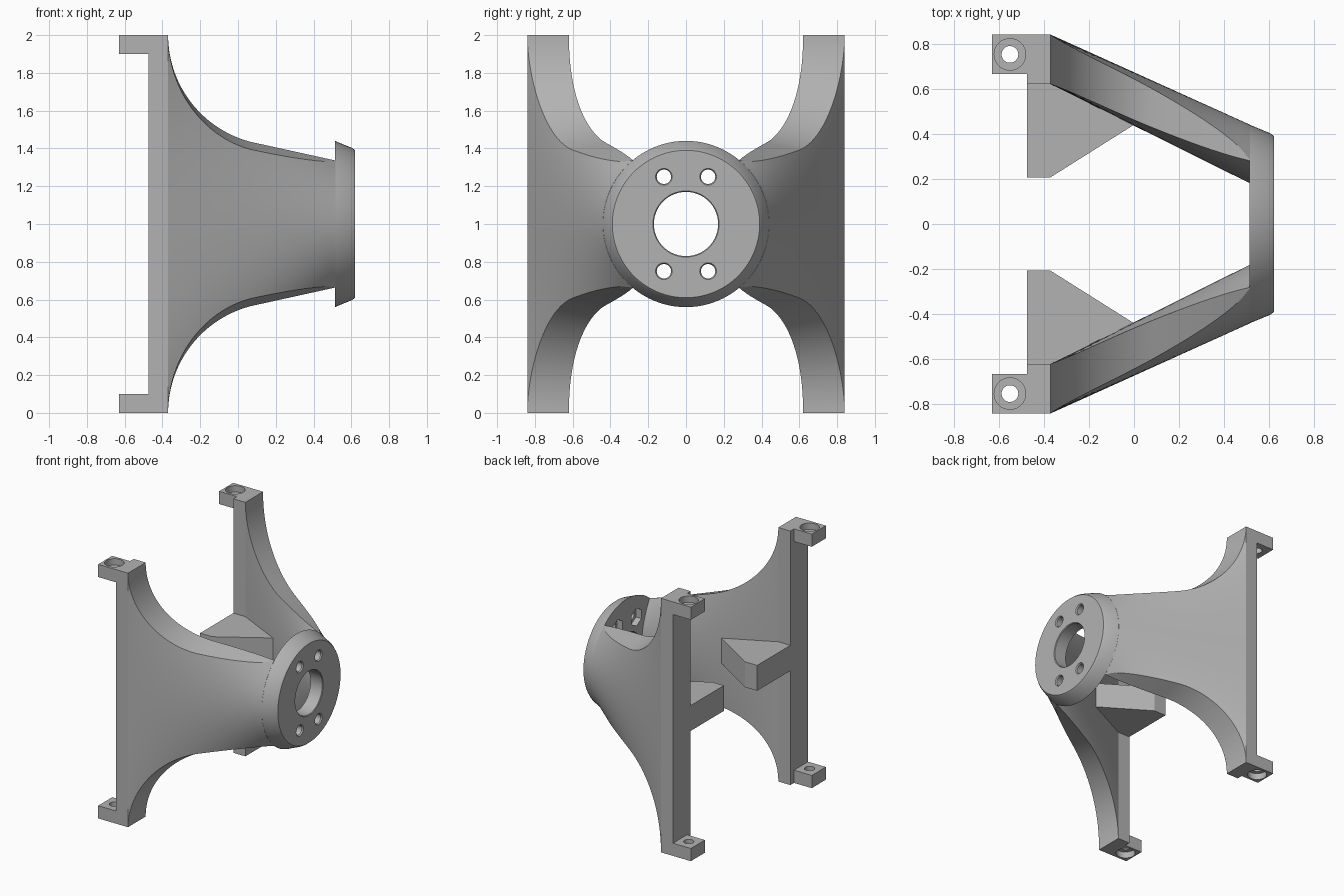
import bpy, bmesh, math
from mathutils import Matrix, Vector

if "Cube" in bpy.data.objects:
    bpy.data.objects.remove(bpy.data.objects["Cube"], do_unlink=True)

grey = bpy.data.materials.new("plain_grey")
grey.use_nodes = True
COLOUR = (0.45, 0.45, 0.45, 1)
grey.diffuse_color = COLOUR
grey.node_tree.nodes["Principled BSDF"].inputs["Base Color"].default_value = COLOUR

MID = 1.0                      # height of the hub axis
X0, X1 = -0.37, 0.515          # arm start and end
RIM = 0.44                     # hub radius where the arms meet it


def make(name, bm):
    bmesh.ops.recalc_face_normals(bm, faces=bm.faces)
    mesh = bpy.data.meshes.new(name)
    bm.to_mesh(mesh)
    bm.free()
    mesh.materials.append(grey)
    ob = bpy.data.objects.new(name, mesh)
    bpy.context.collection.objects.link(ob)
    return ob


def activate(ob):
    bpy.ops.object.select_all(action='DESELECT')
    ob.select_set(True)
    bpy.context.view_layer.objects.active = ob


def smooth(ob):
    activate(ob)
    bpy.ops.object.shade_smooth_by_angle(angle=math.radians(30))


def prism(name, outline, z0, z1):
    bm = bmesh.new()
    base = bm.faces.new([bm.verts.new((x, y, z0)) for x, y in outline])
    ext = bmesh.ops.extrude_face_region(bm, geom=[base])["geom"]
    top = [v for v in ext if isinstance(v, bmesh.types.BMVert)]
    bmesh.ops.translate(bm, verts=top, vec=(0, 0, z1 - z0))
    return make(name, bm)


def box(name, xa, xb, ya, yb, za, zb):
    return prism(name, [(xa, ya), (xb, ya), (xb, yb), (xa, yb)], za, zb)


def cut(ob, start, end, r1, r2, sides=32):
    """Subtract a round or hexagonal tool running from start to end."""
    a, b = Vector(start), Vector(end)
    turn = (b - a).to_track_quat('Z', 'Y').to_matrix().to_4x4()
    bm = bmesh.new()
    bmesh.ops.create_cone(bm, cap_ends=True, segments=sides, radius1=r1, radius2=r2,
                          depth=(b - a).length,
                          matrix=Matrix.Translation((a + b) / 2) @ turn)
    tool = make("cutter", bm)
    tool.hide_render = True
    mod = ob.modifiers.new("cut", 'BOOLEAN')
    mod.operation, mod.object, mod.solver = 'DIFFERENCE', tool, 'EXACT'
    activate(ob)
    bpy.ops.object.modifier_apply(modifier=mod.name)
    bpy.data.objects.remove(tool, do_unlink=True)


# Hub: a turned ring with a sloping rim and a bevelled bore
def hub():
    profile = [(0.513, 0.17), (0.513, RIM), (0.605, 0.402), (0.62, 0.39),
               (0.62, 0.175), (0.615, 0.17)]
    bm = bmesh.new()
    vs = [bm.verts.new((x, 0, MID + r)) for x, r in profile]
    es = [bm.edges.new((vs[i - 1], vs[i])) for i in range(len(vs))]
    bmesh.ops.spin(bm, geom=vs + es, cent=(0, 0, MID), axis=(1, 0, 0),
                   angle=math.tau, steps=96)
    bmesh.ops.remove_doubles(bm, verts=bm.verts, dist=0.0005)
    ob = make("hub", bm)
    for sy in (-1, 1):
        for sz in (-1, 1):
            y, z = sy * 0.117, MID + sz * 0.25
            cut(ob, (0.45, y, z), (0.65, y, z), 0.038, 0.038)
            cut(ob, (0.611, y, z), (0.631, y, z), 0.038, 0.052)
            cut(ob, (0.46, y, z), (0.56, y, z), 0.07, 0.07, 6)   # nut pocket
    smooth(ob)


# Half height of the arm: a round sweep followed by a gentle taper
def half_height(x):
    radius, cx, tangent = 0.584, 0.214, 0.089
    if x < tangent:
        return MID - math.sqrt(max(0, radius ** 2 - (cx - x) ** 2))
    return 0.43 - 0.22 * (x - tangent)


# Arm: a skin ruled from the flat post to the round hub, outside and inside
def arm(name, side, cols=40, rows=32):
    bm = bmesh.new()
    loops = []
    for i in range(cols + 1):
        t = (i / cols) ** 2 if i < cols else 1
        x = X0 + (X1 - X0) * t
        inner_h = half_height(x)
        outer_h = inner_h - 0.04 * math.sqrt(max(0, math.sin(math.pi * t)))
        spread = (1 - t) / RIM + t
        outer, inner = [], []
        for j in range(rows + 1):
            s = 2 * j / rows - 1
            c = s * outer_h / spread
            y = (1 - t) * 0.84 + t * math.sqrt(max(0, RIM ** 2 - c * c))
            outer.append(bm.verts.new((x, side * y, MID + s * outer_h)))
            c = s * inner_h / spread
            y = (1 - t) * 0.62 + t * (0.18 + 0.1 * (c / 0.336) ** 2)
            inner.append(bm.verts.new((x, side * y, MID + s * inner_h)))
        loops.append(outer + inner[::-1])
    n = len(loops[0])
    for a, b in zip(loops, loops[1:]):
        for k in range(n):
            m = (k + 1) % n
            bm.faces.new((a[k], a[m], b[m], b[k]))
    for end in (loops[0], loops[-1]):
        for k in range(rows):
            bm.faces.new((end[k], end[k + 1], end[n - 2 - k], end[n - 1 - k]))
    smooth(make(name, bm))


# Mounting tab with a counterbored screw hole opening outwards
def tab(name, side, top):
    z0, z1 = (1.9, 2.0) if top else (0.0, 0.1)
    ya, yb = sorted((side * 0.665, side * 0.84))
    ob = box(name, -0.63, -0.46, ya, yb, z0, z1)
    x, y = -0.55, side * 0.752
    cut(ob, (x, y, z0 - 0.1), (x, y, z1 + 0.1), 0.037, 0.037)
    face, out = (z1, 1) if top else (z0, -1)
    cut(ob, (x, y, face - out * 0.05), (x, y, face + out * 0.05), 0.07, 0.07)
    smooth(ob)


hub()
for side, word in ((1, "back"), (-1, "front")):
    arm(word + "_arm", side)
    ya, yb = sorted((side * 0.62, side * 0.84))
    box(word + "_post", -0.475, X0, ya, yb, 0, 2)
    tab(word + "_upper_tab", side, True)
    tab(word + "_lower_tab", side, False)
    # Wedge-shaped stop on the inside of the arm
    wedge = [(-0.475, 0.64), (-0.475, 0.207), (X0, 0.207), (0, 0.44), (X0, 0.64)]
    prism(word + "_stop", [(x, side * y) for x, y in wedge], MID - 0.1, MID + 0.1)
